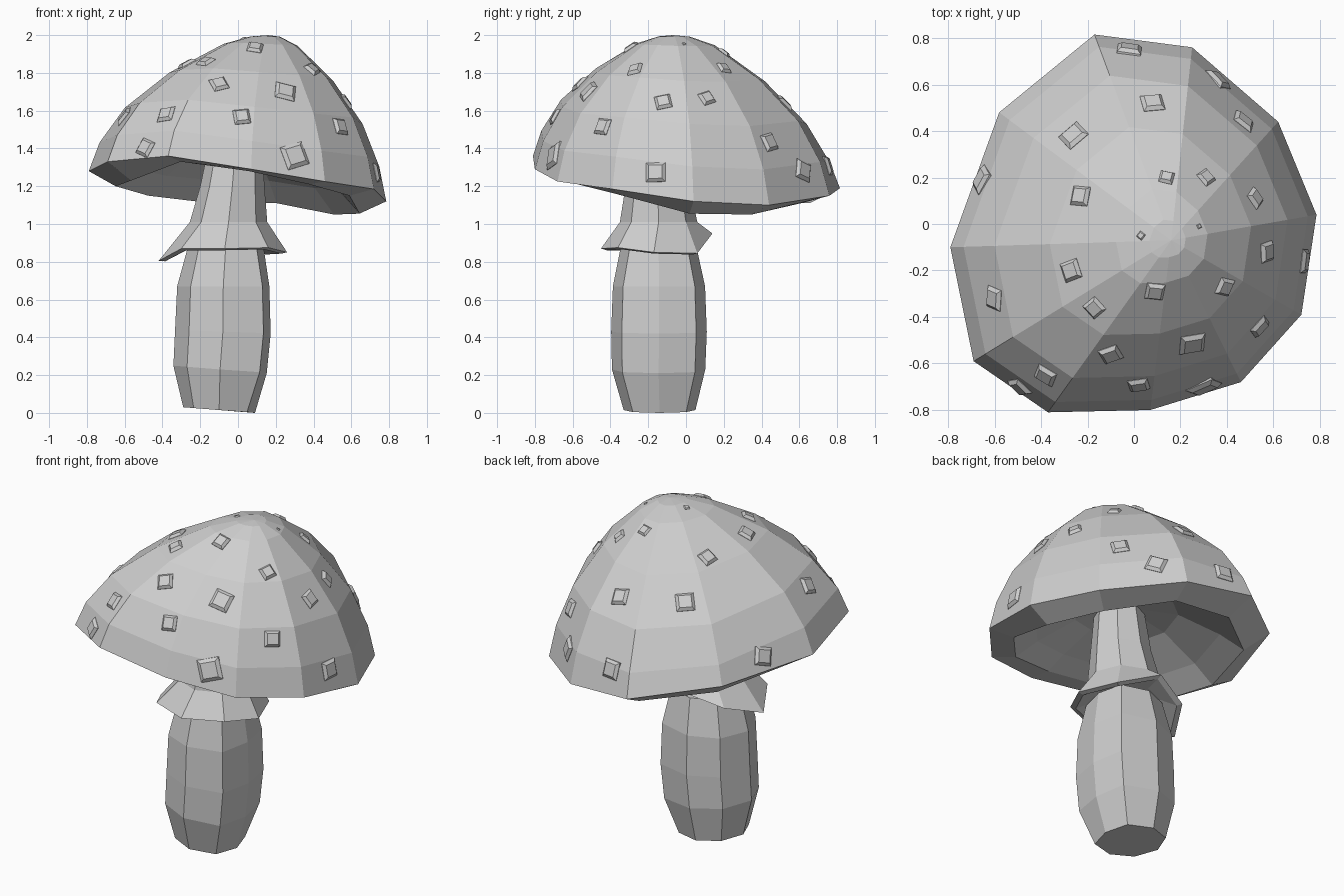
import bpy, bmesh, math
from mathutils import Vector
from mathutils.bvhtree import BVHTree

cube = bpy.data.objects.get("Cube")
if cube:
    bpy.data.objects.remove(cube, do_unlink=True)

grey = bpy.data.materials.new("plain_grey")
grey.use_nodes = True
COLOUR = (0.62, 0.62, 0.62, 1)
grey.diffuse_color = COLOUR
grey.node_tree.nodes["Principled BSDF"].inputs["Base Color"].default_value = COLOUR


def finish(bm, name):
    """Turn a bmesh into a flat shaded grey object."""
    bmesh.ops.recalc_face_normals(bm, faces=bm.faces)
    mesh = bpy.data.meshes.new(name)
    bm.to_mesh(mesh)
    bm.free()
    mesh.materials.append(grey)
    obj = bpy.data.objects.new(name, mesh)
    bpy.context.collection.objects.link(obj)
    return obj


def loft(bm, rings, cap_start=False, cap_end=False):
    """Bridge rings of points that all have the same count."""
    loops = [[bm.verts.new(p) for p in ring] for ring in rings]
    n = len(loops[0])
    for a, b in zip(loops, loops[1:]):
        for i in range(n):
            j = (i + 1) % n
            bm.faces.new((a[i], a[j], b[j], b[i]))
    if cap_start:
        bm.faces.new(loops[0][::-1])
    if cap_end:
        bm.faces.new(loops[-1])
    return loops


def fan(bm, loop, tip):
    """Close a loop with triangles that meet at a tip."""
    v = bm.verts.new(tip)
    for i, a in enumerate(loop):
        bm.faces.new((a, loop[(i + 1) % len(loop)], v))


def toward(ring, target, spread, rise):
    """Shrink a ring toward a target point, with its own rate of rise."""
    return [Vector((target.x + (p.x - target.x) * spread,
                    target.y + (p.y - target.y) * spread,
                    p.z + (target.z - p.z) * rise)) for p in ring]


# Cap: uneven tilted rim, domed outside, drooping lip and hollow underside
rim = [Vector(p) for p in (
    (-0.17, 0.815, 1.19), (0.25, 0.76, 1.15), (0.62, 0.44, 1.1), (0.785, 0.04, 1.12),
    (0.72, -0.39, 1.185), (0.46, -0.68, 1.225), (0.07, -0.8, 1.29), (-0.37, -0.81, 1.36),
    (-0.69, -0.59, 1.33), (-0.79, -0.1, 1.28), (-0.58, 0.48, 1.25))]
lip_heights = (1.11, 1.11, 1.05, 1.055, 1.15, 1.21, 1.28, 1.33, 1.23, 1.2, 1.15)
apex = Vector((0.16, -0.07, 2.0))
hollow = Vector((0, -0.08, 1.45))

bm = bmesh.new()
dome = [toward(rim, apex, s, f) for s, f in
        ((0.1, 0.99), (0.25, 0.935), (0.55, 0.725), (0.8, 0.465), (0.94, 0.21), (1, 0))]
for ring, dent in zip(dome[2:5], (0.03, 0.05, 0.05)):
    ring[-1].z -= dent      # flatter shoulder at the back right
    ring[0].z -= dent * 0.7
lip = toward(rim, hollow, 0.82, 0)
for p, z in zip(lip, lip_heights):
    p.z = z
inside = [toward(lip, hollow, s, f) for s, f in ((0.8, 0.35), (0.45, 0.8))]
loops = loft(bm, dome + [lip] + inside)
fan(bm, loops[0], apex)
fan(bm, loops[-1], hollow)
bmesh.ops.recalc_face_normals(bm, faces=bm.faces)
surface = BVHTree.FromBMesh(bm)
finish(bm, "cap")


# Stem: eight sided barrel, fuller on its left corners
def octagon(x, y, z, r, tilt_x=0, bulge=1.0):
    ring = []
    for i in range(8):
        c, s = math.cos(i * math.pi / 4), math.sin(i * math.pi / 4)
        b = bulge if i in (1, 7) else 1
        ring.append(Vector((x + r * c * b, y + r * s * (1 + b) / 2, z + tilt_x * c)))
    return ring


bm = bmesh.new()
loft(bm, [octagon(-0.1, -0.14, 0.015, 0.19, -0.015, 1.1),
          octagon(-0.095, -0.145, 0.23, 0.247, -0.02, 1.2),
          octagon(-0.08, -0.143, 0.43, 0.253, -0.01, 1.2),
          octagon(-0.078, -0.143, 0.67, 0.244, 0, 1.2),
          octagon(-0.065, -0.145, 0.88, 0.2, 0, 1.15)], True, True)
finish(bm, "stem")

# Skirt: ragged flared collar that runs up into the neck
hem = [Vector(p) for p in (
    (0.26, -0.17, 0.85), (0.17, 0.06, 0.845), (-0.08, 0.14, 0.95), (-0.3, 0.06, 0.88),
    (-0.42, -0.15, 0.805), (-0.3, -0.36, 0.87), (-0.07, -0.45, 0.87), (0.16, -0.36, 0.875))]
middle = Vector((-0.07, -0.15, 0.88))
under = [p.lerp(middle, 0.1) - Vector((0, 0, 0.01)) for p in hem]
bm = bmesh.new()
loft(bm, [octagon(-0.065, -0.145, 0.9, 0.19), under, hem,
          octagon(-0.05, -0.145, 1.01, 0.205),
          octagon(-0.03, -0.15, 1.2, 0.17),
          octagon(-0.01, -0.14, 1.44, 0.14)], True, True)
finish(bm, "skirt_and_neck")

# Spots: raised square warts laid on the cap surface (x, y, half size)
SPOTS = (
    (-0.02, 0.75, 0.055), (0.08, 0.52, 0.05), (0.36, 0.62, 0.055), (0.47, 0.44, 0.05),
    (-0.26, 0.38, 0.055), (-0.655, 0.19, 0.055), (-0.23, 0.12, 0.045), (0.14, 0.2, 0.032),
    (0.31, 0.2, 0.035), (0.52, 0.11, 0.04), (0.03, -0.05, 0.016), (0.28, -0.01, 0.01),
    (-0.27, -0.2, 0.045), (-0.6, -0.32, 0.05), (0.57, -0.12, 0.045), (0.73, -0.16, 0.055),
    (0.09, -0.29, 0.042), (0.39, -0.27, 0.04), (-0.17, -0.36, 0.04), (0.54, -0.44, 0.047),
    (-0.1, -0.56, 0.046), (0.25, -0.515, 0.058), (0.02, -0.69, 0.046),
    (-0.38, -0.65, 0.048), (-0.49, -0.7, 0.048), (0.3, -0.7, 0.068))
bm = bmesh.new()
for k, (x, y, h) in enumerate(SPOTS):
    hit, normal, _, _ = surface.ray_cast(Vector((x, y, 3)), Vector((0, 0, -1)))
    side = Vector((0, 0, 1)).cross(normal).normalized()
    up = normal.cross(side)
    turn = 0.35 * math.sin(k * 2.3)
    rings = []
    for scale, height in ((1, -0.015), (0.98, 0.002), (0.68, 0.017)):
        ring = []
        for i in range(4):
            a = turn + math.pi / 4 + i * math.pi / 2
            ring.append(hit + (side * math.cos(a) + up * math.sin(a)) * h * 1.35 * scale
                        + normal * height * min(1, h / 0.04))
        rings.append(ring)
    loft(bm, rings, True, True)
finish(bm, "cap_spots")
